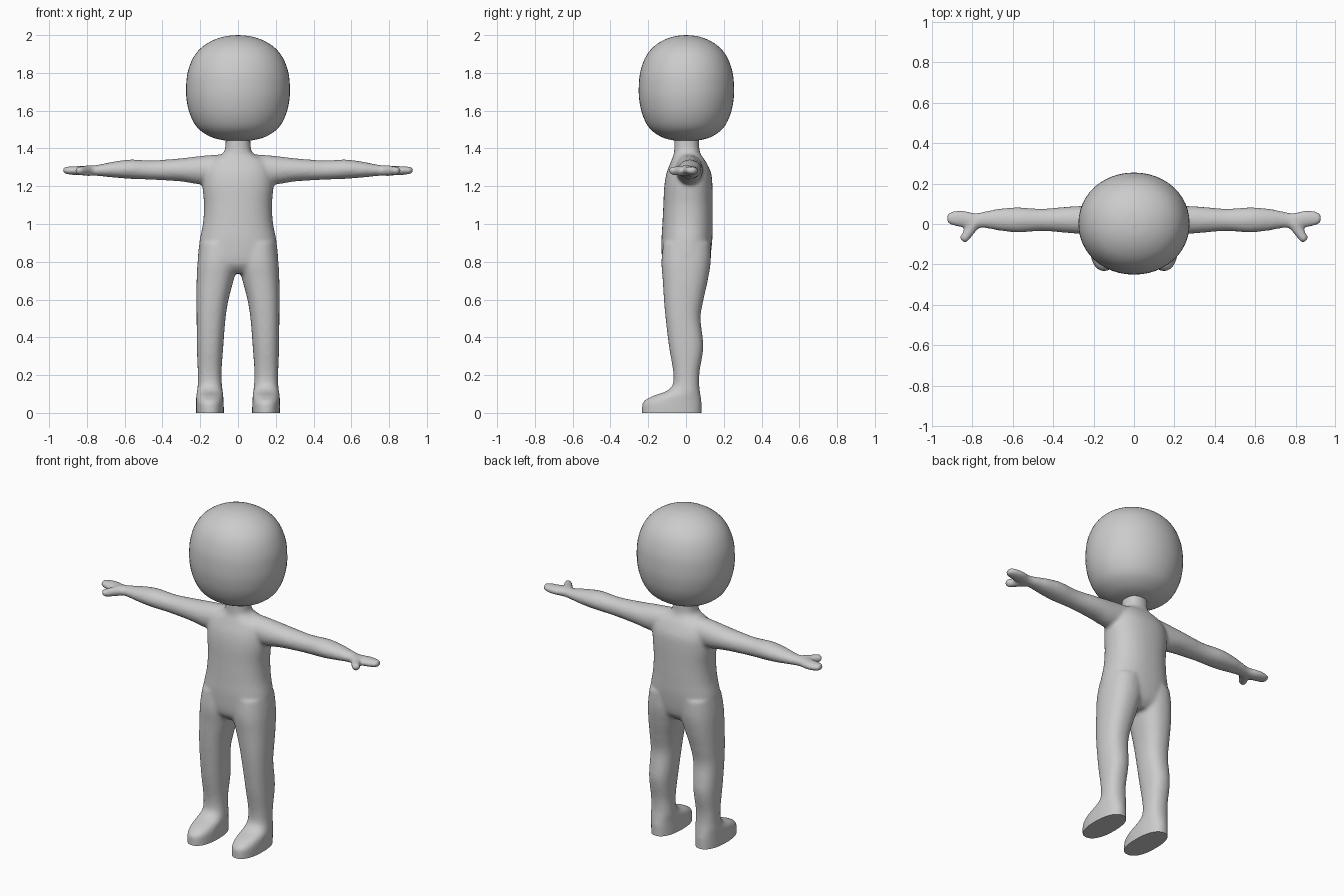
import bpy, bmesh, math
from mathutils import Vector

if "Cube" in bpy.data.objects:
    bpy.data.objects.remove(bpy.data.objects["Cube"])

grey = bpy.data.materials.new("plain grey")
grey.diffuse_color = (0.6, 0.6, 0.6, 1)
grey.use_nodes = True
grey.node_tree.nodes["Principled BSDF"].inputs["Base Color"].default_value = grey.diffuse_color


def smooth_path(rows, steps=5):
    """Catmull-Rom interpolation of profile rows."""
    out = []
    for i in range(len(rows) - 1):
        p = [rows[max(0, min(len(rows) - 1, i + k))] for k in (-1, 0, 1, 2)]
        for s in range(steps):
            t = s / steps
            out.append([0.5 * (2 * b + (c - a) * t + (2 * a - 5 * b + 4 * c - d) * t * t
                               + (3 * b - a - 3 * c + d) * t ** 3) for a, b, c, d in zip(*p)])
    return out + [list(rows[-1])]


def loft(bm, rows, axis, power=2.0, sides=40, mirror=1):
    """Rows are (position, low u, high u, low v, high v) along z (u=x, v=y) or x (u=y, v=z)."""
    rings = []
    for p, u0, u1, v0, v1 in smooth_path(rows):
        ring = []
        for k in range(sides):
            a = 2 * math.pi * k / sides
            c, s = math.cos(a), math.sin(a)
            u = (u0 + u1) / 2 + (u1 - u0) / 2 * math.copysign(abs(c) ** (2 / power), c)
            v = (v0 + v1) / 2 + (v1 - v0) / 2 * math.copysign(abs(s) ** (2 / power), s)
            co = (u, v, p) if axis == 'z' else (p, u, v)
            ring.append(bm.verts.new((co[0] * mirror, co[1], co[2])))
        rings.append(ring)
    faces = [bm.faces.new(rings[0]), bm.faces.new(rings[-1][::-1])]
    for a, b in zip(rings, rings[1:]):
        for k in range(sides):
            j = (k + 1) % sides
            faces.append(bm.faces.new((a[k], b[k], b[j], a[j])))
    bmesh.ops.recalc_face_normals(bm, faces=faces)


def finish(name, bm):
    me = bpy.data.meshes.new(name)
    bm.to_mesh(me)
    bm.free()
    me.materials.append(grey)
    ob = bpy.data.objects.new(name, me)
    bpy.context.collection.objects.link(ob)
    bpy.ops.object.select_all(action='DESELECT')
    ob.select_set(True)
    bpy.context.view_layer.objects.active = ob
    return ob


torso = [(0.74, -0.12, 0.12, -0.08, 0.08), (0.79, -0.205, 0.205, -0.122, 0.12),
         (0.90, -0.205, 0.205, -0.13, 0.138), (1.0, -0.186, 0.186, -0.125, 0.141),
         (1.1, -0.18, 0.18, -0.12, 0.141), (1.2, -0.188, 0.188, -0.115, 0.14),
         (1.27, -0.185, 0.185, -0.103, 0.133), (1.33, -0.16, 0.16, -0.08, 0.105),
         (1.37, -0.085, 0.085, -0.065, 0.078), (1.41, -0.067, 0.067, -0.062, 0.07),
         (1.50, -0.066, 0.066, -0.06, 0.07)]
# Leg with foot, extended below the floor and trimmed flat later
leg = [(-0.05, 0.075, 0.22, -0.232, 0.082), (0.02, 0.075, 0.222, -0.233, 0.082),
       (0.06, 0.076, 0.222, -0.226, 0.082), (0.09, 0.078, 0.221, -0.175, 0.078),
       (0.115, 0.081, 0.217, -0.105, 0.074), (0.15, 0.085, 0.213, -0.07, 0.07),
       (0.22, 0.087, 0.213, -0.068, 0.072), (0.35, 0.078, 0.218, -0.09, 0.092),
       (0.5, 0.066, 0.219, -0.108, 0.077), (0.6, 0.05, 0.22, -0.117, 0.093),
       (0.7, 0.024, 0.219, -0.123, 0.115), (0.8, 0.0, 0.214, -0.13, 0.131),
       (0.9, 0.0, 0.2, -0.12, 0.13)]
# Arm with mitten hand
arm = [(0.0, -0.05, 0.09, 1.23, 1.37), (0.1, -0.055, 0.09, 1.22, 1.368),
       (0.2, -0.053, 0.09, 1.21, 1.36), (0.3, -0.047, 0.088, 1.225, 1.348),
       (0.45, -0.035, 0.076, 1.234, 1.337), (0.57, -0.042, 0.082, 1.239, 1.341),
       (0.66, -0.034, 0.077, 1.246, 1.33), (0.74, -0.02, 0.062, 1.254, 1.314),
       (0.79, -0.022, 0.055, 1.256, 1.309), (0.85, -0.016, 0.068, 1.258, 1.307),
       (0.89, -0.01, 0.065, 1.261, 1.305), (0.918, 0.0, 0.055, 1.267, 1.302),
       (0.928, 0.015, 0.04, 1.277, 1.293)]

bm = bmesh.new()
loft(bm, torso, 'z', 2.3)
for side in (1, -1):
    loft(bm, leg, 'z', 2.3, mirror=side)
    loft(bm, arm, 'x', mirror=side)
    # Thumb as a tapering chain of balls
    a, b = Vector((0.79, 0.0, 1.282)), Vector((0.838, -0.068, 1.282))
    for k in range(9):
        p = a.lerp(b, k / 8)
        ball = bmesh.ops.create_uvsphere(bm, u_segments=16, v_segments=10, radius=0.03 - 0.006 * k / 8)
        bmesh.ops.translate(bm, verts=ball["verts"], vec=(p.x * side, p.y, p.z))
body = finish("body", bm)

# Fuse the limbs and torso into one soft skin
fuse = body.modifiers.new("fuse", 'REMESH')
fuse.mode = 'VOXEL'
fuse.voxel_size = 0.01
soften = body.modifiers.new("soften", 'SMOOTH')
soften.factor = 0.5
soften.iterations = 8
for m in ("fuse", "soften"):
    bpy.ops.object.modifier_apply(modifier=m)

# Trim the soles flat
bm = bmesh.new()
bm.from_mesh(body.data)
bmesh.ops.bisect_plane(bm, geom=bm.verts[:] + bm.edges[:] + bm.faces[:],
                       plane_co=(0, 0, 0), plane_no=(0, 0, 1), clear_inner=True)
bmesh.ops.holes_fill(bm, edges=[e for e in bm.edges if e.is_boundary], sides=0)
bm.to_mesh(body.data)
bm.free()
body.data.materials.clear()
body.data.materials.append(grey)
bpy.ops.object.shade_smooth_by_angle(angle=math.radians(45))

# Head: rounded, squarish in profile
outline = [(1.438, 0.004), (1.444, 0.08), (1.464, 0.15), (1.508, 0.213), (1.575, 0.252),
           (1.65, 0.271), (1.72, 0.275), (1.80, 0.267), (1.875, 0.24), (1.93, 0.198),
           (1.97, 0.138), (1.993, 0.07), (2.0, 0.004)]
bm = bmesh.new()
loft(bm, [(z, -r, r, -0.91 * r, 0.925 * r) for z, r in outline], 'z', 2.05, 48)
finish("head", bm)
bpy.ops.object.shade_smooth_by_angle(angle=math.radians(45))
